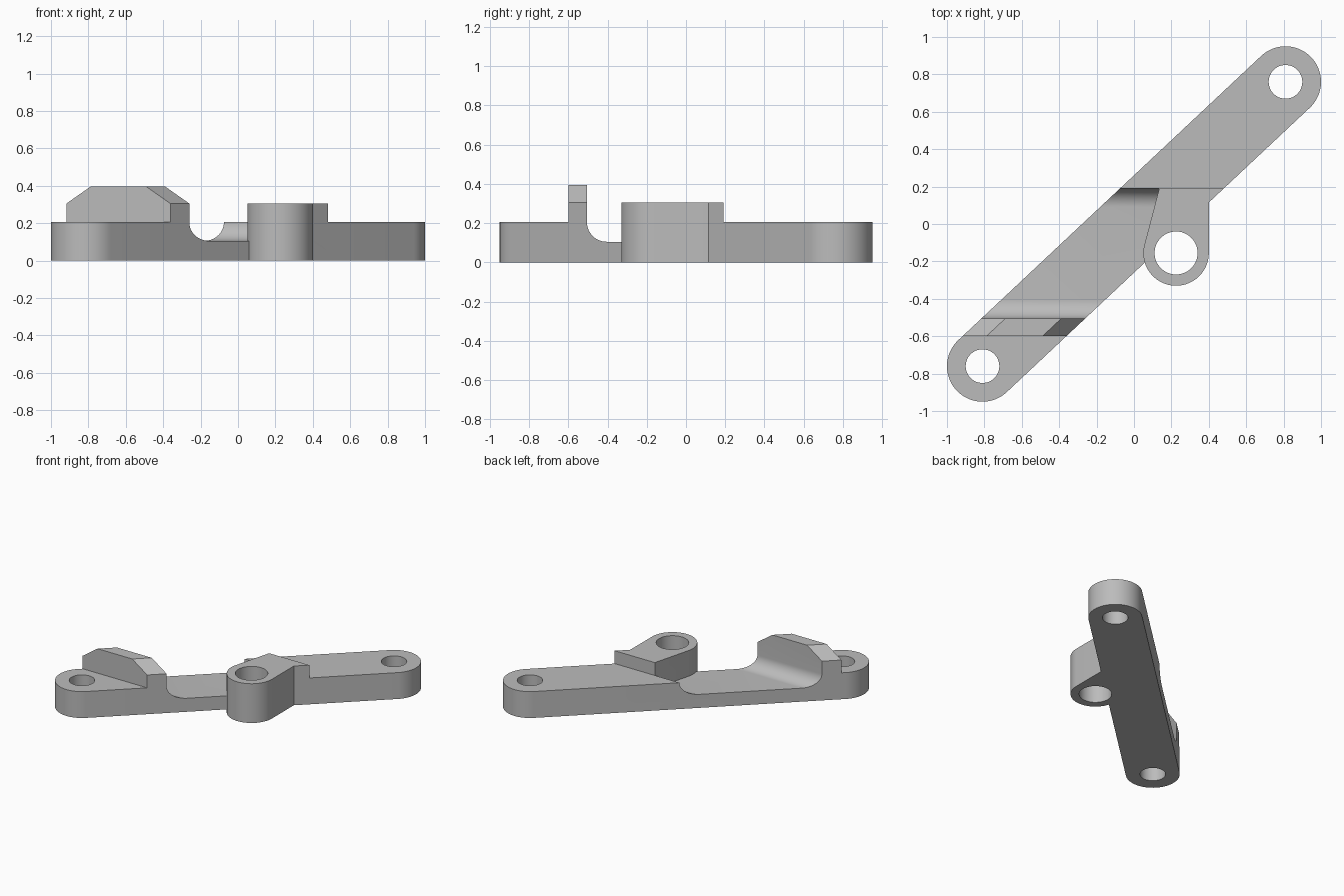
import bpy, bmesh
from math import pi, cos, sin, atan2, hypot, radians

cube = bpy.data.objects.get("Cube")
if cube:
    bpy.data.objects.remove(cube)

END_X, END_Y, R = 0.81, 0.76, 0.19          # bar end centre and radius
LUG_X, LUG_Y, LUG_R = 0.225, -0.155, 0.175  # side lug
BAR_H, LUG_H, TOP = 0.205, 0.305, 0.395
FLOOR, FRONT, BACK, RIB = 0.105, -0.505, 0.19, 0.095
ANGLE = atan2(END_Y, END_X)
HALF_X = R / sin(ANGLE)                     # half width of the bar along x

grey = bpy.data.materials.new("grey metal")
grey.use_nodes = True
COLOUR = (0.5, 0.5, 0.5, 1)
grey.diffuse_color = COLOUR
grey.node_tree.nodes["Principled BSDF"].inputs["Base Color"].default_value = COLOUR


def arc(cx, cy, r, a0, a1, n=32):
    return [(cx + r * cos(a0 + (a1 - a0) * i / n),
             cy + r * sin(a0 + (a1 - a0) * i / n)) for i in range(n + 1)]


def loft(name, bottom, top):
    """Solid between two matching outlines."""
    bm = bmesh.new()
    a = [bm.verts.new(p) for p in bottom]
    b = [bm.verts.new(p) for p in top]
    bm.faces.new(a)
    bm.faces.new(b)
    for i in range(len(a)):
        j = (i + 1) % len(a)
        bm.faces.new((a[i], a[j], b[j], b[i]))
    bmesh.ops.recalc_face_normals(bm, faces=bm.faces)
    me = bpy.data.meshes.new(name)
    bm.to_mesh(me)
    bm.free()
    me.materials.append(grey)
    ob = bpy.data.objects.new(name, me)
    bpy.context.collection.objects.link(ob)
    return ob


def prism(name, outline, z0, z1):
    return loft(name, [(x, y, z0) for x, y in outline], [(x, y, z1) for x, y in outline])


def combine(target, tool, operation):
    mod = target.modifiers.new(operation, "BOOLEAN")
    mod.operation, mod.solver, mod.object = operation, "EXACT", tool
    bpy.context.view_layer.objects.active = target
    bpy.ops.object.modifier_apply(modifier=mod.name)
    bpy.data.objects.remove(tool)


# Diagonal bar with round ends
body = prism("link_arm",
             arc(END_X, END_Y, R, ANGLE - pi / 2, ANGLE + pi / 2)
             + arc(-END_X, -END_Y, R, ANGLE + pi / 2, ANGLE + 3 * pi / 2), 0, BAR_H)

# Trough with filleted floor, running along x
f = BAR_H - FLOOR
channel = ([(BACK, 0.6), (FRONT, 0.6)]
           + arc(FRONT + f, BAR_H, f, pi, 1.5 * pi, 16)
           + arc(BACK - f, BAR_H, f, 1.5 * pi, 2 * pi, 16))
combine(body, loft("trough_cutter", [(-2, y, z) for y, z in channel],
                   [(2, y, z) for y, z in channel]), "DIFFERENCE")

# Two chamfered ribs, sheared to follow the bar
c = HALF_X - 0.128
section = [(-HALF_X, 0), (HALF_X, 0), (HALF_X, LUG_H), (c, TOP), (-c, TOP), (-HALF_X, LUG_H)]
for y0, y1 in ((FRONT - RIB, FRONT), (BACK, BACK + RIB)):
    ends = [[(x + y * END_X / END_Y, y, z) for x, z in section] for y in (y0, y1)]
    combine(body, loft("rib", *ends), "UNION")

# Side lug, blending into the bar edge and the back rib
edge = LUG_X + LUG_R
lug = ([(0.135, BACK)] + arc(LUG_X, LUG_Y, LUG_R, radians(166), 2 * pi, 48)
       + [(edge, (edge - HALF_X) * END_Y / END_X), (BACK * END_X / END_Y + HALF_X, BACK)])
combine(body, prism("lug", lug, 0, LUG_H), "UNION")

# Through holes
for x, y, r in ((END_X, END_Y, 0.09), (-END_X, -END_Y, 0.09), (LUG_X, LUG_Y, 0.115)):
    combine(body, prism("hole_cutter", arc(x, y, r, 0, 2 * pi, 48)[:-1], -1, 1), "DIFFERENCE")

body.select_set(True)
bpy.context.view_layer.objects.active = body
bpy.ops.object.shade_smooth_by_angle(angle=radians(30))
